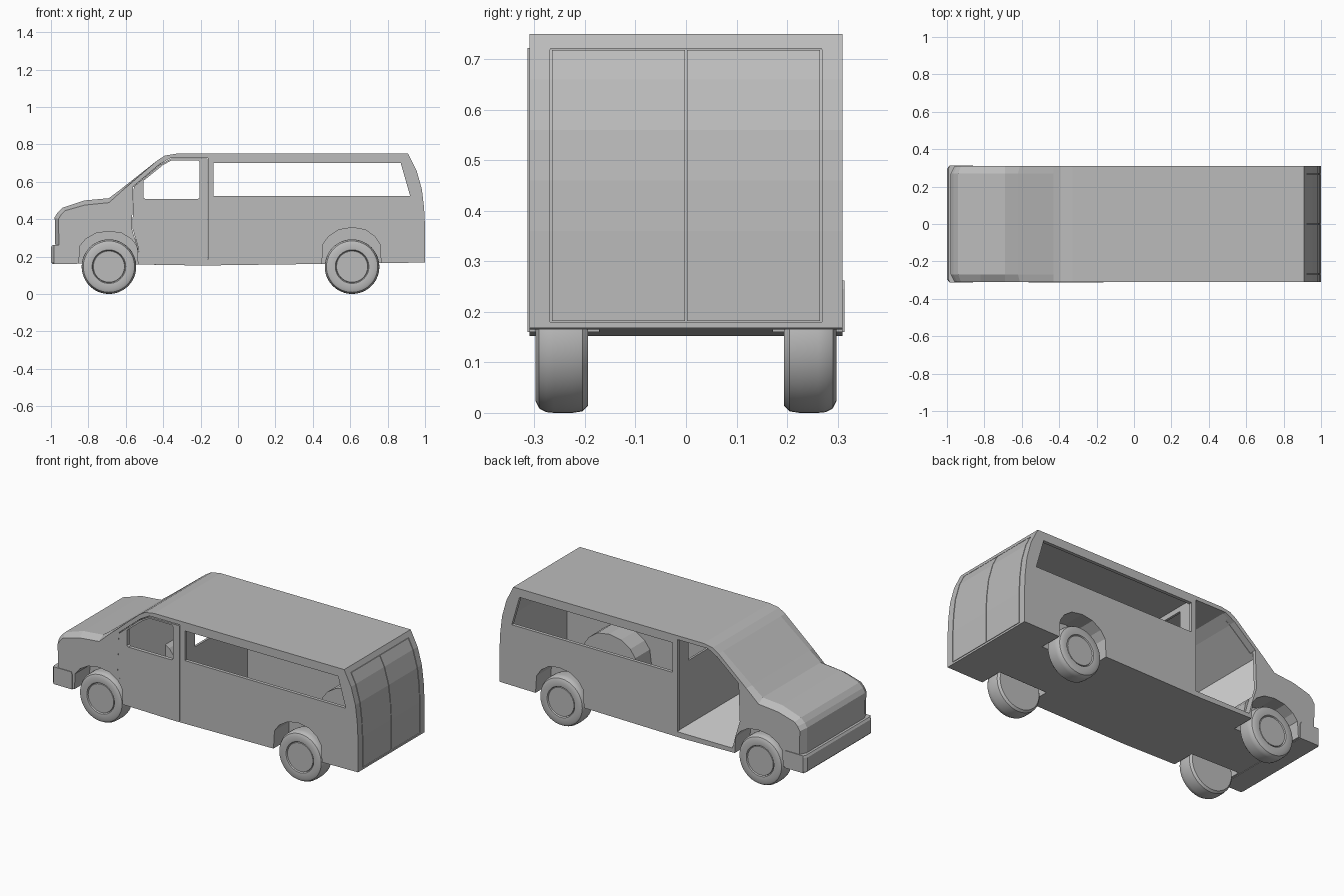
import bpy, bmesh, math
from mathutils import Vector

if "Cube" in bpy.data.objects:
    bpy.data.objects.remove(bpy.data.objects["Cube"])


def material(name, v):
    m = bpy.data.materials.new(name)
    m.diffuse_color = (v, v, v, 1)
    m.use_nodes = True
    m.node_tree.nodes["Principled BSDF"].inputs["Base Color"].default_value = m.diffuse_color
    return m


GREY = material("body grey", 0.5)
LIGHT = material("cab floor light grey", 0.7)


def loft(name, sections, hide=False):
    """sections: list of solids; each solid is a list of (y, [(x, z), ...]) rings."""
    bm = bmesh.new()
    for rings in sections:
        vs = [[bm.verts.new((x, y, z)) for x, z in pts] for y, pts in rings]
        n = len(vs[0])
        for a, b in zip(vs, vs[1:]):
            for i in range(n):
                j = (i + 1) % n
                bm.faces.new((a[i], a[j], b[j], b[i]))
        bm.faces.new(vs[0])
        bm.faces.new(vs[-1][::-1])
    bmesh.ops.recalc_face_normals(bm, faces=bm.faces)
    me = bpy.data.meshes.new(name)
    bm.to_mesh(me)
    bm.free()
    me.materials.append(GREY)
    ob = bpy.data.objects.new(name, me)
    bpy.context.collection.objects.link(ob)
    ob.hide_render = hide
    return ob


def prism(pts, y0, y1):
    return [(y0, pts), (y1, pts)]


def rect(x0, x1, z0, z1):
    return [(x0, z0), (x1, z0), (x1, z1), (x0, z1)]


def bake(ob, steps):
    """Apply boolean steps (operation, helper) and delete the helpers."""
    for op, cutter in steps:
        m = ob.modifiers.new("cut", "BOOLEAN")
        m.operation, m.object, m.solver, m.use_self = op, cutter, "EXACT", True
    dg = bpy.context.evaluated_depsgraph_get()
    me = bpy.data.meshes.new_from_object(ob.evaluated_get(dg))
    ob.modifiers.clear()
    ob.data = me
    for _, cutter in steps:
        bpy.data.objects.remove(cutter)


# Body shell: centre profile, and a side profile with lower fenders and nose
rest = [(-.43, .715), (-.39, .74), (-.33, .75), (.91, .75), (.955, .66), (.983, .56),
        (.995, .46), (1, .36), (1, .168), (-.2, .152)]
centre = [(-.975, .165), (-.98, .41), (-.965, .435), (-.94, .46), (-.82, .50),
          (-.69, .512), (-.62, .565)] + rest
side = [(-.955, .165), (-.96, .40), (-.945, .425), (-.925, .445), (-.82, .475),
        (-.69, .488), (-.61, .56)] + rest
body = loft("van_body", [[(-.31, side), (-.27, centre), (.27, centre), (.31, side)]])

# Hollow interior
cavity = loft("cavity", [prism([(-.58, .182), (-.585, .55), (-.42, .69), (-.36, .73), (.88, .73),
                                (.93, .65), (.96, .55), (.975, .45), (.98, .36), (.98, .182)],
                               -.29, .29)], True)

# Wheel arches: faceted wells with inner housings
AXLES = (-.69, .61)


def arch(cx, s, base):
    top = .335 if cx < 0 else .355
    shape = [(-.168, 0), (-.155, .55), (-.125, .76), (-.07, .94), (0, 1),
             (.07, .94), (.12, .76), (.148, .55), (.163, 0)]
    return [(cx + x * s, base if h == 0 else .16 + (top - .16) * h * s) for x, h in shape]


housings, wells = [], []
for cx in AXLES:
    for s in (-1, 1):
        housings.append(prism(arch(cx, 1.1, .172), s * .155, s * .30))
        wells.append(prism(arch(cx, 1, .05), s * .172, s * .4))
housings = loft("housings", housings, True)
wells = loft("wells", wells, True)

# Long side windows and front door openings
opening = [(-.16, .183), (-.16, .727), (-.36, .727), (-.42, .693), (-.56, .575),
           (-.568, .35), (-.54, .26), (-.52, .183)]
long_window = [(-.13, .525), (.92, .525), (.87, .70), (-.13, .70)]
holes = loft("holes", [prism(p, s * .27, s * .4) for p in (opening, long_window) for s in (-1, 1)],
             True)

# Seams of the two rear doors
rear = [(.925, .72), (.955, .66), (.983, .56), (.995, .46), (1, .36), (1, .18)]
strip = [(x - .006, z) for x, z in rear] + [(x + .03, z) for x, z in rear[::-1]]
seams = [prism(strip, y - .002, y + .002) for y in (-.267, 0, .267)]
seams += [prism(rect(.918, .96, .719, .7215), -.268, .268),
          prism(rect(.994, 1.03, .179, .182), -.268, .268)]
seams = loft("seams", seams, True)

bake(body, [("DIFFERENCE", cavity), ("UNION", housings), ("DIFFERENCE", wells),
            ("DIFFERENCE", holes), ("DIFFERENCE", seams)])

# Lighter interior floor and firewall
body.data.materials.clear()
body.data.materials.append(GREY)
body.data.materials.append(LIGHT)
for p in body.data.polygons:
    c, n = p.center, p.normal
    floor = n.z > .9 and .17 < c.z < .19
    firewall = n.x > .9 and -.6 < c.x < -.57 and abs(c.y) < .295
    p.material_index = 1 if floor or firewall else 0

# Front door, present only on the -y side
mid = Vector((-.36, .455))
panel = [tuple(mid + (Vector(p) - mid) * .985) for p in opening]
panel[0], panel[-1] = (panel[0][0], .16), (panel[-1][0], .16)
door = loft("front_door", [prism(panel, -.314, -.292)])
pane = [(-.505, .515), (-.495, .508), (-.215, .508), (-.205, .515), (-.205, .705),
        (-.212, .714), (-.355, .714), (-.40, .69), (-.505, .605)]
bake(door, [("DIFFERENCE", loft("pane", [prism(pane, -.4, -.2)], True))])

# Partition behind the cab with a window
wall = loft("cab_partition", [prism(rect(-.155, -.142, .178, .735), -.293, .293)])
bake(wall, [("DIFFERENCE", loft("hatch", [prism(rect(-.2, -.1, .56, .70), -.2, .2)], True))])

# Front bumper
bumper = [(-.99, .16), (-1, .17), (-1, .25), (-.992, .262), (-.87, .262), (-.862, .245),
          (-.862, .16)]
inner = [(max(x, -.985), z) for x, z in bumper]
loft("front_bumper", [[(-.314, inner), (-.295, bumper), (.295, bumper), (.314, inner)]])

# Wheels: lathed tyre with a raised hub disc
tyre = [(.083, .292), (.085, .286), (.090, .295), (.122, .298), (.137, .291), (.1445, .277),
        (.146, .262), (.146, .225), (.143, .205), (.132, .194)]
SEG = 48
for cx in AXLES:
    for s in (-1, 1):
        rings = [(s * y, [(cx + r * math.cos(2 * math.pi * i / SEG),
                           .146 + r * math.sin(2 * math.pi * i / SEG)) for i in range(SEG)])
                 for r, y in tyre]
        name = ("front" if cx < 0 else "rear") + ("_left" if s > 0 else "_right") + "_wheel"
        wheel = loft(name, [rings])
        bpy.ops.object.select_all(action="DESELECT")
        wheel.select_set(True)
        bpy.context.view_layer.objects.active = wheel
        bpy.ops.object.shade_smooth_by_angle(angle=math.radians(35))
